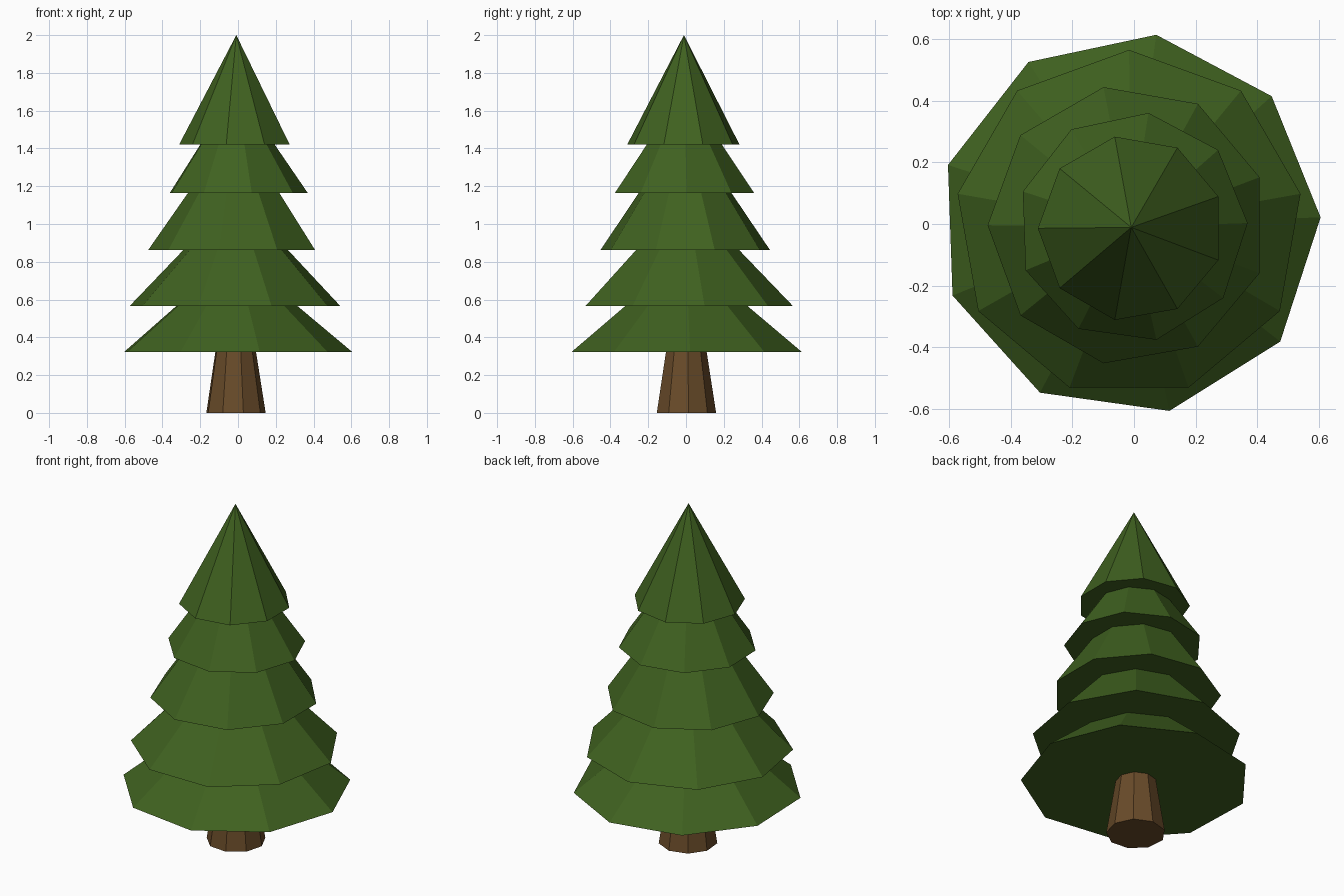
import bpy
import bmesh
from math import cos, sin, radians

if "Cube" in bpy.data.objects:
    bpy.data.objects.remove(bpy.data.objects["Cube"])

SIDES = 9


def material(name, color):
    m = bpy.data.materials.new(name)
    m.diffuse_color = (*color, 1)
    m.use_nodes = True
    m.node_tree.nodes["Principled BSDF"].inputs["Base Color"].default_value = m.diffuse_color
    return m


def frustum(name, mat, angle, bottom, top):
    """Flat-faced tapered prism; bottom/top = (x, y, z, radius), radius 0 makes a point."""
    bm = bmesh.new()

    def ring(x, y, z, r):
        if r == 0:
            return [bm.verts.new((x, y, z))] * SIDES
        steps = [radians(angle + 360 * i / SIDES) for i in range(SIDES)]
        return [bm.verts.new((x + r * cos(a), y + r * sin(a), z)) for a in steps]

    low, high = ring(*bottom), ring(*top)
    for i in range(SIDES):
        j = (i + 1) % SIDES
        corners = [low[i], low[j], high[j], high[i]]
        bm.faces.new(list(dict.fromkeys(corners)))
    bm.faces.new(low[::-1])
    if top[3]:
        bm.faces.new(high)
    mesh = bpy.data.meshes.new(name)
    bm.to_mesh(mesh)
    bm.free()
    mesh.materials.append(mat)
    obj = bpy.data.objects.new(name, mesh)
    bpy.context.collection.objects.link(obj)
    return obj


bark = material("bark", (0.14, 0.07, 0.022))
needles = material("needles", (0.05, 0.12, 0.014))

# Tapered trunk
frustum("trunk", bark, 5, (-0.013, 0, 0, 0.16), (-0.014, 0, 0.36, 0.104))

# Foliage tiers, each reaching slightly into the one above
tiers = [
    (2, (-0.014, 0, 0.322, 0.62), (-0.014, 0, 0.60, 0.288)),
    (10, (-0.016, 0, 0.567, 0.565), (-0.012, 0, 0.90, 0.245)),
    (20, (-0.020, -0.004, 0.863, 0.455), (-0.015, -0.005, 1.20, 0.225)),
    (2, (-0.005, -0.010, 1.165, 0.374), (-0.008, -0.010, 1.45, 0.182)),
    (20, (-0.010, -0.014, 1.42, 0.302), (-0.009, -0.011, 2.0, 0)),
]
for n, (angle, bottom, top) in enumerate(tiers, 1):
    frustum(f"foliage_tier_{n}", needles, angle, bottom, top)
